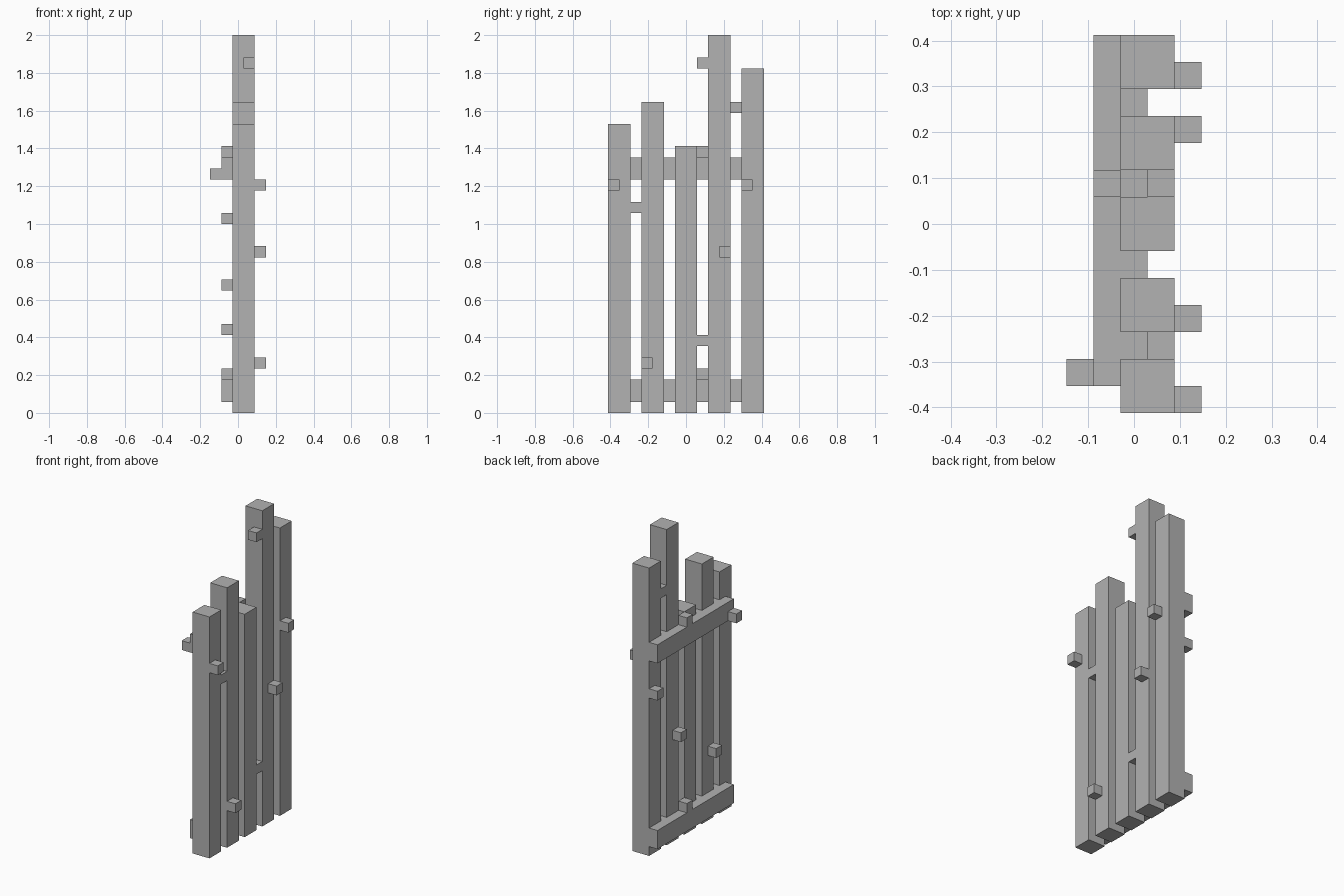
import bpy

cube = bpy.data.objects.get("Cube")
if cube:
    bpy.data.objects.remove(cube, do_unlink=True)

U = 1 / 17  # one block

# Single flat colour
grey = bpy.data.materials.new("plain_grey")
grey.use_nodes = True
COLOR = (0.445, 0.445, 0.445, 1)
grey.diffuse_color = COLOR
bsdf = next(n for n in grey.node_tree.nodes if n.type == 'BSDF_PRINCIPLED')
bsdf.inputs["Base Color"].default_value = COLOR


def box(name, x, y, z, size=(1, 1, 1)):
    """Box from its lowest corner, measured in blocks."""
    corner = (x, y, z)
    bpy.ops.mesh.primitive_cube_add(
        size=1, location=[(c + s / 2) * U for c, s in zip(corner, size)])
    ob = bpy.context.object
    ob.name = name
    ob.scale = [s * U for s in size]
    bpy.ops.object.transform_apply(location=False, rotation=False, scale=True)
    ob.data.materials.append(grey)
    return ob


# Upright planks of uneven height
for i, height in enumerate((26, 28, 24, 34, 31)):
    box(f"plank_{i + 1}", -0.5, -7 + 3 * i, 0, (2, 2, height))

# Two rails behind the planks, with blocks filling the gaps
for name, z in (("lower", 1), ("upper", 21)):
    box(f"{name}_rail", -1.5, -6, z, (1, 13, 2))
    for i in range(4):
        box(f"{name}_rail_filler_{i + 1}", -0.5, -5 + 3 * i, z, (1, 1, 2))

# Knobs on the broad outer face
for y, z in ((-7, 20), (-4, 4), (3, 14), (5, 20)):
    box("outer_knob", 1.5, y, z)

# Knobs on the rail side
for y, z in ((1, 23), (6, 17), (2, 11), (-4, 7), (1, 3)):
    box("rail_side_knob", -1.5, y, z)
box("rail_end_knob", -2.5, -6, 21)

# Small blocks in the gaps between planks
for x, y, z in ((0.5, -5, 18), (0.5, 1, 6), (0.5, 1, 31), (-0.5, 4, 27)):
    box("gap_block", x, y, z)
